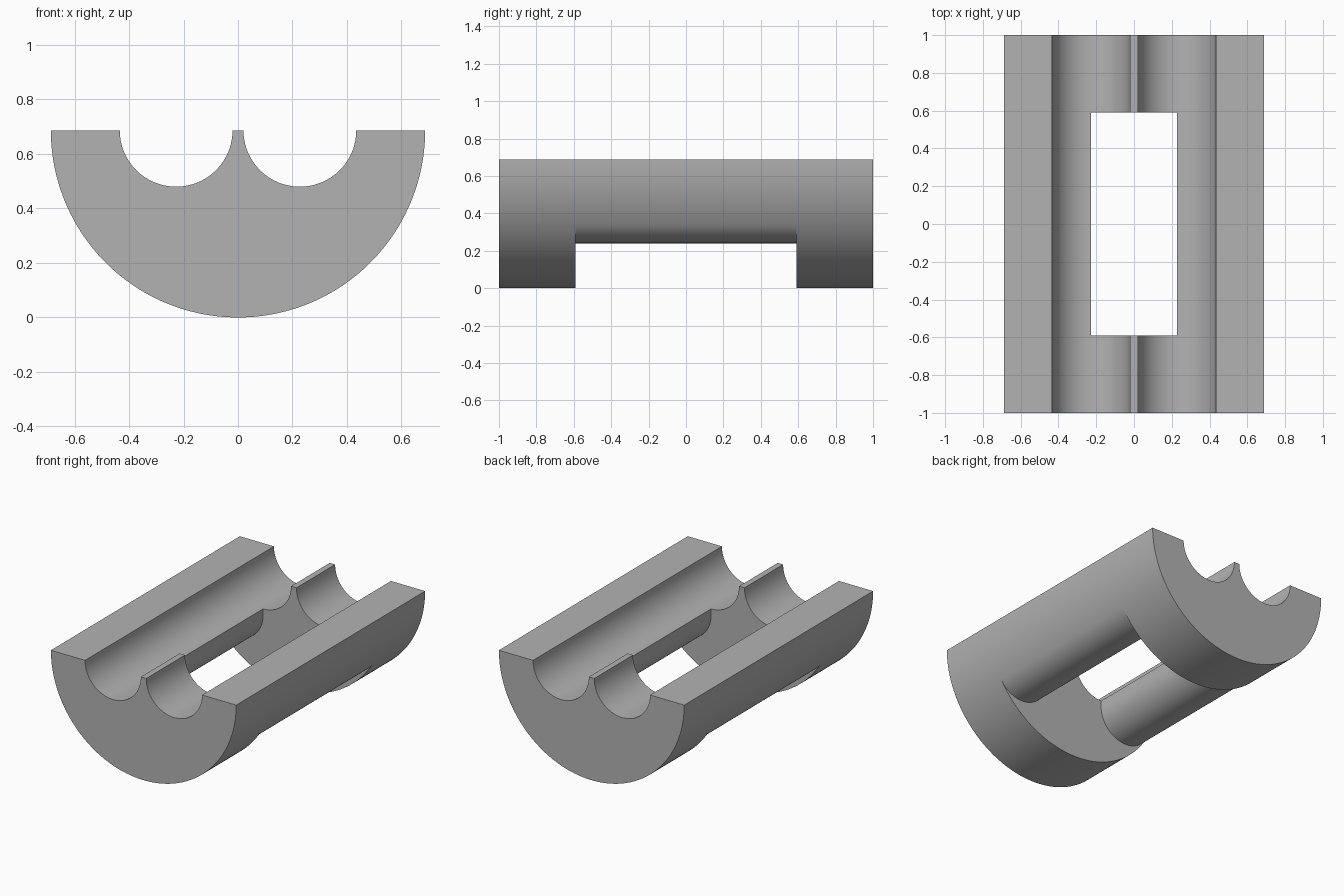
import bpy, bmesh
from math import sin, cos, pi, hypot, atan2, radians

cube = bpy.data.objects.get("Cube")
if cube:
    bpy.data.objects.remove(cube)

R = 0.687               # outer radius, axis at the height of the flat top
GX, GR = 0.227, 0.207   # groove centre and radius
FR = 0.1955             # rounding under the side rails
FX, FZ = GX + FR, -0.447 + FR
WIN = 0.59              # half length of the window


def arc(cx, cz, r, a0, a1, n):
    return [(cx + r * cos(a0 + (a1 - a0) * i / n), cz + r * sin(a0 + (a1 - a0) * i / n))
            for i in range(n + 1)]


def mirror(points):
    return [(-x, z) for x, z in reversed(points)]


# Half-section curves, right side
tangent = atan2(FZ, FX)
groove_inner = arc(GX, 0, GR, pi, 1.5 * pi, 32)
groove_outer = arc(GX, 0, GR, 2 * pi, 1.5 * pi, 32)
rounding = arc(FX, FZ, FR, -pi, tangent, 40)
rounding[-1] = (R * cos(tangent), R * sin(tangent))
outer_side = arc(0, 0, R, tangent, 0, 20)
outer_bottom = arc(0, 0, R, -pi - tangent, tangent, 64)

# Cross-sections: two side rails and the core between them
rail = groove_outer + rounding + outer_side
core = (mirror(groove_inner)[::-1][::-1] + groove_inner)
core = mirror(groove_inner) + groove_inner + rounding + outer_bottom[::-1][1:-1] + mirror(rounding)

bm = bmesh.new()
verts, faces = {}, {}


def vert(x, y, z):
    key = (round(x, 4), round(y, 4), round(z, 4))
    if key not in verts:
        verts[key] = bm.verts.new((x, y, z + R))
    return verts[key]


def add_face(loop):
    # A face shared by two neighbouring prisms is internal and drops out
    key = frozenset(loop)
    if key in faces:
        del faces[key]
    else:
        faces[key] = loop


def prism(profile, y0, y1):
    front, back = [], []
    for x, z in profile:
        a, b = vert(x, y0, z), vert(x, y1, z)
        if not front or a is not front[-1]:
            front.append(a)
            back.append(b)
    if front[0] is front[-1]:
        front.pop()
        back.pop()
    add_face(front)
    add_face(back[::-1])
    for i in range(len(front)):
        j = (i + 1) % len(front)
        add_face([front[j], front[i], back[i], back[j]])


# Rails run the full length, the core fills only the two ends
for y0, y1 in ((-1, -WIN), (-WIN, WIN), (WIN, 1)):
    prism(rail, y0, y1)
    prism(mirror(rail), y0, y1)
    if (y0, y1) != (-WIN, WIN):
        prism(core, y0, y1)

for loop in faces.values():
    bm.faces.new(loop)
bmesh.ops.delete(bm, geom=[v for v in bm.verts if not v.link_faces], context='VERTS')
bmesh.ops.recalc_face_normals(bm, faces=bm.faces[:])
bmesh.ops.dissolve_limit(bm, angle_limit=radians(0.05), verts=bm.verts[:], edges=bm.edges[:])

mesh = bpy.data.meshes.new("grooved_half_round_block")
bm.to_mesh(mesh)
bm.free()
block = bpy.data.objects.new("grooved_half_round_block", mesh)
bpy.context.collection.objects.link(block)

# Plain grey
grey = bpy.data.materials.new("light_grey")
grey.use_nodes = True
colour = (0.45, 0.45, 0.45, 1)
grey.diffuse_color = colour
grey.node_tree.nodes["Principled BSDF"].inputs["Base Color"].default_value = colour
mesh.materials.append(grey)

bpy.ops.object.select_all(action='DESELECT')
block.select_set(True)
bpy.context.view_layer.objects.active = block
bpy.ops.object.shade_smooth_by_angle(angle=radians(30))
